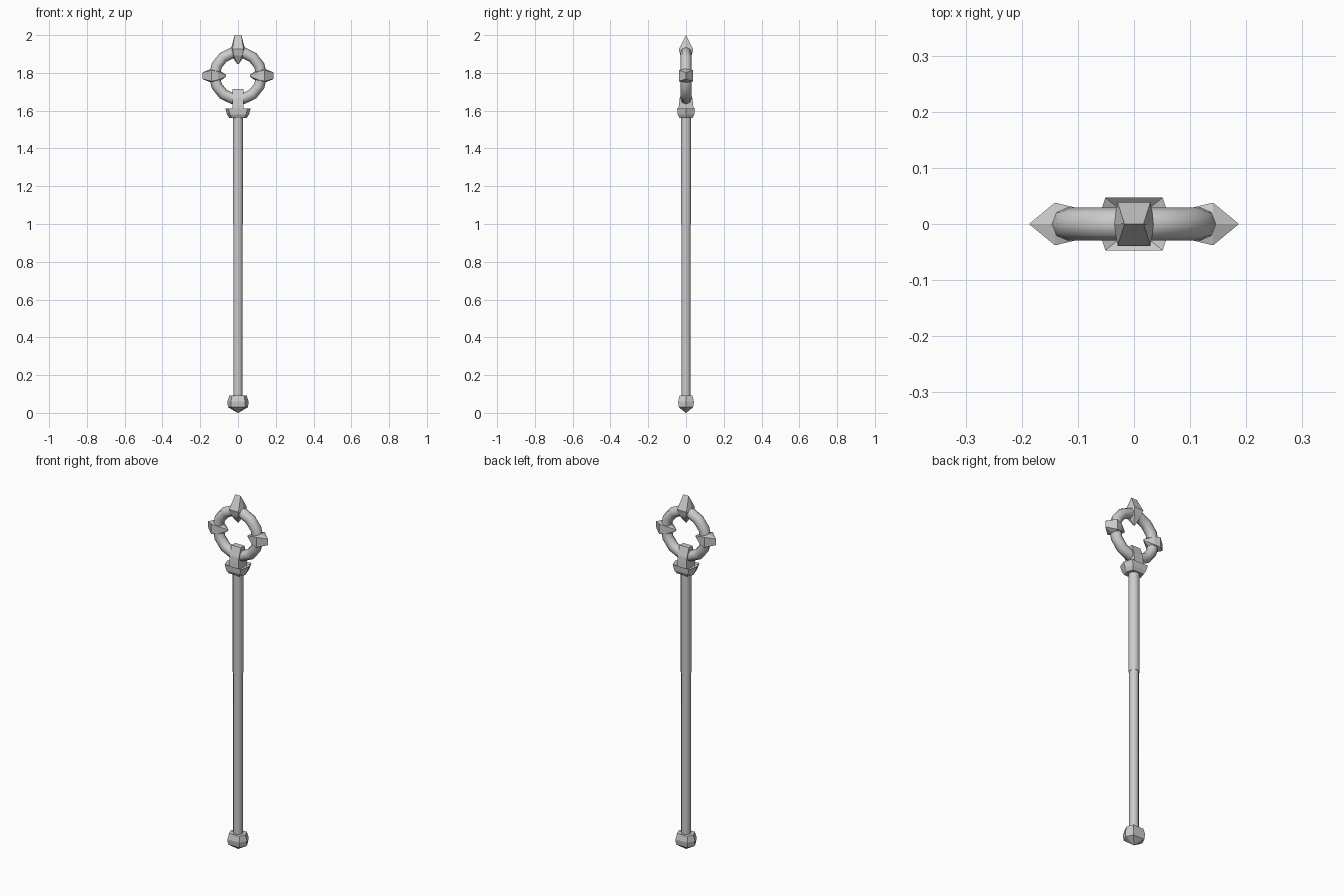
import bpy, bmesh, math
from mathutils import Matrix, Vector

if "Cube" in bpy.data.objects:
    bpy.data.objects.remove(bpy.data.objects["Cube"])


def loft(name, sections, matrix=Matrix()):
    """Skin rings of 3D points; every ring has the same point count."""
    bm = bmesh.new()
    rings = [[bm.verts.new(matrix @ Vector(p)) for p in s] for s in sections]
    n = len(rings[0])
    for a, b in zip(rings, rings[1:]):
        for i in range(n):
            j = (i + 1) % n
            bm.faces.new((a[i], a[j], b[j], b[i]))
    bm.faces.new(rings[0])
    bm.faces.new(rings[-1])
    bmesh.ops.remove_doubles(bm, verts=bm.verts, dist=0.0005)
    bmesh.ops.recalc_face_normals(bm, faces=bm.faces)
    mesh = bpy.data.meshes.new(name)
    bm.to_mesh(mesh)
    bm.free()
    obj = bpy.data.objects.new(name, mesh)
    bpy.context.collection.objects.link(obj)
    return obj


def smooth(obj, angle):
    bpy.ops.object.select_all(action='DESELECT')
    obj.select_set(True)
    bpy.context.view_layer.objects.active = obj
    bpy.ops.object.shade_smooth_by_angle(angle=math.radians(angle))


def circle(r, z, n=8):
    return [(r * math.cos(2 * math.pi * (i + .5) / n),
             r * math.sin(2 * math.pi * (i + .5) / n), z) for i in range(n)]


def hexagon(tip, x, y, z):
    return [(tip, 0, z), (x, y, z), (-x, y, z),
            (-tip, 0, z), (-x, -y, z), (x, -y, z)]


def rect(x, y, z):
    return [(x, y, z), (-x, y, z), (-x, -y, z), (x, -y, z)]


RING_Z = 1.785

# Shaft, slightly thinner in the lower half
shaft = loft("shaft", [circle(.025, .05), circle(.026, 1.0),
                       circle(.029, 1.0), circle(.029, 1.6)])
smooth(shaft, 50)

# Faceted pommel with a pointed base
loft("pommel", [hexagon(.001, .0005, .0005, 0), hexagon(.053, .036, .038, .03),
                hexagon(.056, .037, .042, .06), hexagon(.046, .032, .034, .092)])

# Flared collar with a dished top
loft("collar", [hexagon(.046, .034, .034, 1.562), hexagon(.058, .042, .044, 1.58),
                hexagon(.067, .051, .047, 1.612), hexagon(.04, .03, .03, 1.597)])

# Socket gripping the ring
loft("ring_socket", [rect(.029, .041, 1.58), rect(.029, .038, 1.63),
                     rect(.029, .034, 1.665), rect(.029, .016, 1.716)])

# Ring
bpy.ops.mesh.primitive_torus_add(major_segments=14, minor_segments=8,
                                 major_radius=.125, minor_radius=.029,
                                 location=(0, 0, RING_Z),
                                 rotation=(math.pi / 2, 0, 0))
ring = bpy.context.object
ring.name = "ring"
smooth(ring, 50)

# Wedge-tipped spikes at the top and both sides of the ring
for name, angle, tip in (("top_spike", 0, .215), ("right_spike", 90, .187),
                         ("left_spike", -90, .187)):
    place = (Matrix.Translation((0, 0, RING_Z))
             @ Matrix.Rotation(math.radians(angle), 4, 'Y'))
    loft(name, [hexagon(.005, .004, .003, .063), hexagon(.035, .022, .03, .107),
                hexagon(.037, .029, .038, .141), hexagon(.018, .017, 0, tip)], place)
